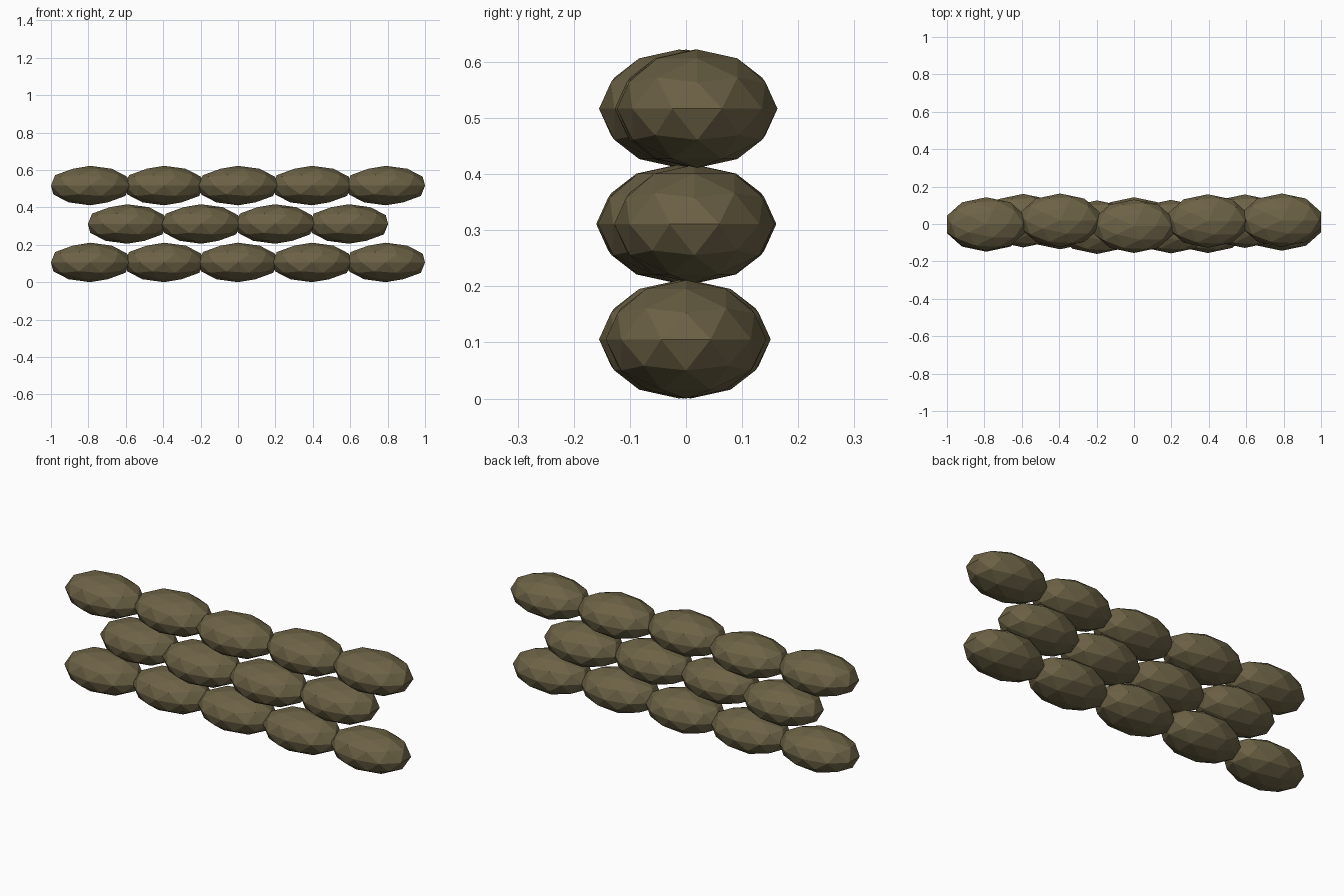
import bpy

if "Cube" in bpy.data.objects:
    bpy.data.objects.remove(bpy.data.objects["Cube"])

# Sackcloth colour
sack = bpy.data.materials.new("drab sackcloth")
sack.diffuse_color = (0.15, 0.122, 0.06, 1)
sack.use_nodes = True
sack.node_tree.nodes["Principled BSDF"].inputs["Base Color"].default_value = sack.diffuse_color

SPACING = 0.395
BAG_SIZE = (0.2208, 0.143, 0.1055)

# Sideways shift of each bag, row by row from the ground up
ROWS = [
    (-0.005, 0.008, 0.0, -0.012, 0.0),
    (0.018, -0.017, -0.014, 0.015),
    (0.0, 0.02, -0.012, 0.016, 0.02),
]


def sandbag(name, location):
    bpy.ops.mesh.primitive_ico_sphere_add(subdivisions=2, radius=1, location=location)
    bag = bpy.context.object
    bag.name = name
    bag.scale = BAG_SIZE
    bag.data.materials.append(sack)


# Staggered courses of bags
for r, shifts in enumerate(ROWS):
    for i, y in enumerate(shifts):
        x = (i - (len(shifts) - 1) / 2) * SPACING
        sandbag(f"sandbag_row{r + 1}_{i + 1}", (x, y, 0.1055 + r * 0.2055))
